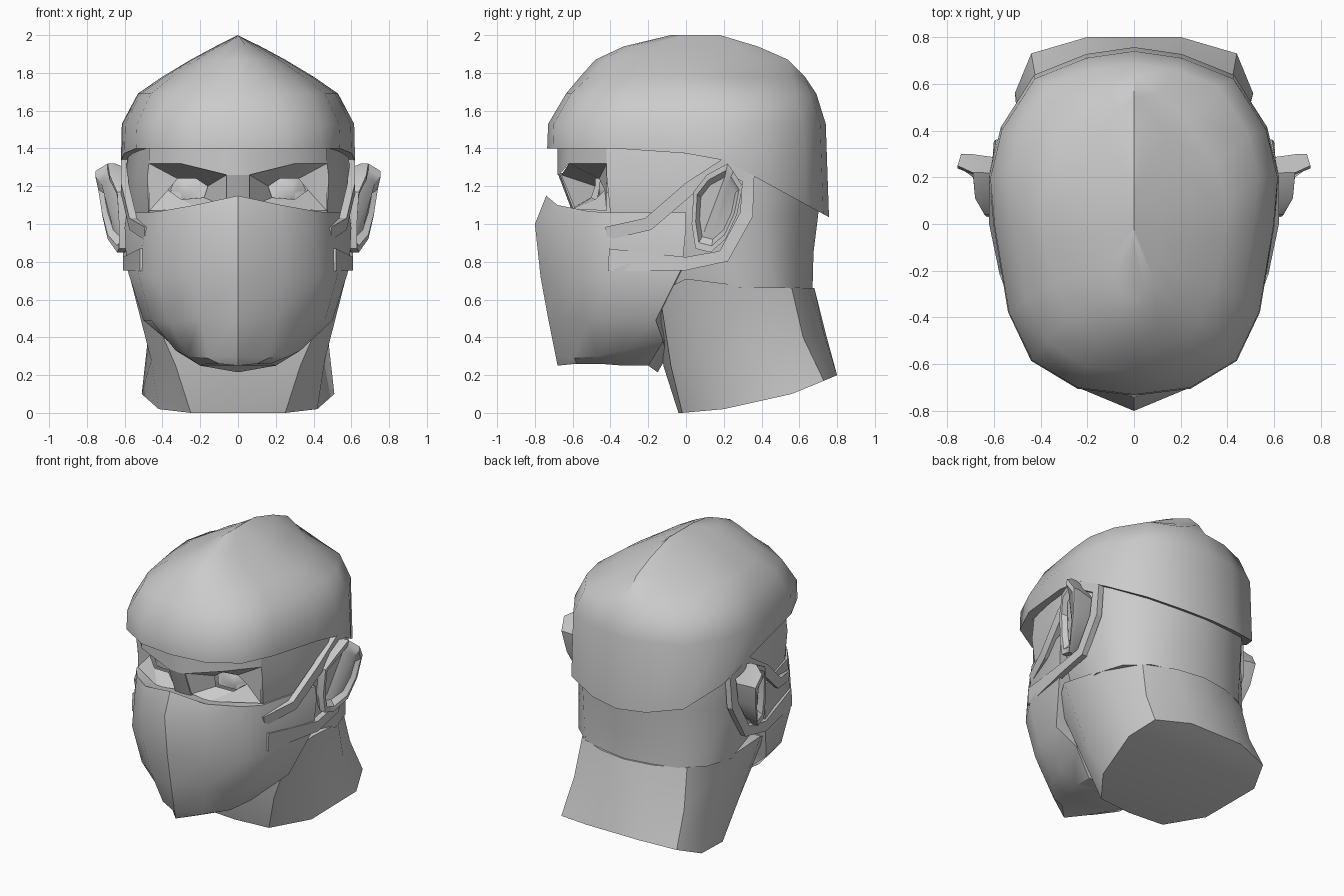
import bpy, bmesh
from mathutils import Vector

cube = bpy.data.objects.get("Cube")
if cube:
    bpy.data.objects.remove(cube)

grey = bpy.data.materials.new("plain_grey")
grey.use_nodes = True
colour = (0.6, 0.6, 0.6, 1)
grey.diffuse_color = colour
grey.node_tree.nodes["Principled BSDF"].inputs["Base Color"].default_value = colour


def mirrored(half):
    """Close a half ring, running from front centre to back centre, across x."""
    return half + [(-x, y, z) for x, y, z in reversed(half) if x > 0]


def flip(rows, side):
    return [[(x * side, y, z) for x, y, z in row] for row in rows]


def loft(name, rows, start_cap=True, end_cap=True, angle=0.6):
    """Skin a stack of closed rings; caps are strips that zip a ring shut."""
    bm = bmesh.new()
    rings = [[bm.verts.new(p) for p in row] for row in rows]
    n = len(rings[0])
    for a, b in zip(rings, rings[1:]):
        for i in range(n):
            j = (i + 1) % n
            bm.faces.new((a[i], a[j], b[j], b[i]))
    for ring, wanted in ((rings[0], start_cap), (rings[-1], end_cap)):
        for i in range(n // 2 if wanted else 0):
            quad = [ring[i], ring[i + 1], ring[n - i - 1], ring[(n - i) % n]]
            quad = list(dict.fromkeys(quad))
            if len(quad) > 2:
                bm.faces.new(quad)
    bmesh.ops.remove_doubles(bm, verts=bm.verts, dist=.003)
    bmesh.ops.recalc_face_normals(bm, faces=bm.faces)
    mesh = bpy.data.meshes.new(name)
    bm.to_mesh(mesh)
    bm.free()
    mesh.materials.append(grey)
    obj = bpy.data.objects.new(name, mesh)
    bpy.context.collection.objects.link(obj)
    bpy.ops.object.select_all(action='DESELECT')
    obj.select_set(True)
    bpy.context.view_layer.objects.active = obj
    bpy.ops.object.shade_smooth_by_angle(angle=angle)
    return obj


def outline(template, width, front, back, height):
    """Place a unit half outline; height is a function of y."""
    half = []
    for u, t in template:
        y = front + (back - front) * t
        half.append((u * width, y, height(y)))
    return mirrored(half)


# Cap: a domed shell narrowing to a ridge, with a rim that drops at the back
def rim_height(y):
    if y < 0.18:
        return 1.4 - 0.05 * max(0, y + 0.2) / 0.38
    return 1.35 - 0.31 * (y - 0.18) / 0.57


cap_shape = [(0, 0), (.39, .02), (.71, .1), (.87, .24), (.97, .49), (1, .63),
             (.92, .77), (.69, .92), (.33, .98), (0, 1)]
peak_shape = [(0, 0), (.39, .04), (.71, .13), (.87, .25), (.97, .42), (1, .54),
              (.87, .68), (.58, .84), (.27, .94), (0, 1)]
cap_rows = [outline(cap_shape, .57, -.66, .69, rim_height),
            outline(cap_shape, .62, -.735, .757, rim_height)]
for z, width, front, back in [(1.53, .615, -.73, .74), (1.69, .53, -.635, .69),
                              (1.78, .4, -.56, .63), (1.87, .25, -.48, .54),
                              (1.94, .12, -.33, .38), (2.0, .001, -.08, .18)]:
    shape = cap_shape if z < 1.75 else peak_shape
    cap_rows.append(outline(shape, width, front, back, lambda y, z=z: z))
loft("cap", cap_rows, angle=.75)

# Skull: flat-fronted core between the cap and the neck
skull_shape = [(0, 0), (.8, 0), (.9, .2), (1, .5), (.89, .74), (.64, .9), (.33, .96), (0, 1)]
skull_rows = []
for z, width, front, back in [(.66, .55, -.1, .67), (.85, .58, -.25, .675),
                              (1.05, .59, -.4, .7), (1.25, .6, -.42, .71), (1.45, .57, -.42, .68)]:
    skull_rows.append(outline(skull_shape, width, front, back, lambda y, z=z: z))
loft("skull", skull_rows)

# Mask: pointed front, tapering down to the chin
mask_rows = [
    [(0, -.68, .25), (.1, -.58, .26), (.17, -.46, .26), (.2, -.33, .25), (.2, -.2, .25), (0, -.15, .215)],
    [(0, -.69, .3), (.16, -.59, .29), (.27, -.47, .3), (.33, -.33, .33), (.37, -.12, .38), (0, -.1, .3)],
    [(0, -.73, .5), (.2, -.66, .5), (.37, -.52, .48), (.46, -.38, .49), (.5, -.16, .49), (0, -.1, .5)],
    [(0, -.77, .72), (.24, -.69, .72), (.43, -.54, .72), (.53, -.38, .74), (.59, -.02, .77), (0, 0, .75)],
    [(0, -.8, 1), (.24, -.7, .99), (.4, -.55, .98), (.49, -.42, .97), (.6, 0, .98), (0, 0, 1)],
    [(0, -.74, 1.15), (.23, -.68, 1.1), (.4, -.53, 1.07), (.48, -.42, 1.06), (.59, 0, 1.06), (0, 0, 1.06)]]
loft("mask", [mirrored(row) for row in mask_rows], angle=.55)

# Neck: leaning back, with shoulder muscles flaring behind and a slanted cut
neck_rows = [
    [(0, -.04, 0), (.25, -.02, 0), (.42, .2, .02), (.51, .56, .1), (.44, .73, .17), (.2, .8, .2), (0, .8, .2)],
    [(0, -.12, .25), (.33, -.08, .25), (.46, .08, .28), (.48, .46, .37), (.42, .62, .4), (.2, .73, .42), (0, .74, .42)],
    [(0, -.14, .62), (.5, -.14, .64), (.57, 0, .71), (.54, .32, .67), (.4, .56, .66), (.2, .65, .66), (0, .68, .66)]]
loft("neck", [mirrored(row) for row in neck_rows], angle=.6)

# Brow: band above the sockets, tucked under the cap
brow = [(0, -.68, 1.26), (.06, -.67, 1.26), (.3, -.62, 1.32), (.47, -.42, 1.32), (0, -.4, 1.32)]
brow_top = [(x, y, 1.43) for x, y, z in brow]
loft("brow", [mirrored(brow), mirrored(brow_top)], angle=1.1)

# Nose bridge: strip between the sockets, sloping back below the brow
bridge = [[(0, y, z), (.06, y + .01, z), (.06, -.4, z), (0, -.4, z)]
          for y, z in ((-.6, 1.06), (-.68, 1.27))]
loft("nose_bridge", [mirrored(row) for row in bridge])

socket_edge = [(.06, -.66, 1.26), (.3, -.62, 1.32), (.47, -.42, 1.32),
               (.47, -.42, 1.07), (.2, -.6, 1.08), (.06, -.59, 1.09)]
eye_edge = [(.16, -.48, 1.2), (.22, -.48, 1.24), (.32, -.46, 1.24),
            (.37, -.43, 1.18), (.3, -.48, 1.13), (.18, -.5, 1.14)]
ear_rim = [(.64, .04, 1.17), (.68, .11, 1.26), (.69, .22, 1.32), (.755, .25, 1.28), (.74, .3, 1.2),
           (.72, .27, 1.05), (.69, .21, .92), (.64, .13, .85), (.63, .05, .87), (.63, .03, 1)]
strap_path = [(.475, -.42, .95), (.555, -.2, 1), (.6, .02, 1.19), (.6, .2, 1.31), (.57, .33, 1.24),
              (.58, .32, 1.05), (.59, .2, .83), (.59, 0, .79), (.5, -.41, .81)]


def scaled(ring, factor, shift):
    """Shrink a ring in y and z about the ear's middle and move it in x."""
    return [(x + shift, .17 + (y - .17) * factor, 1.08 + (z - 1.08) * factor) for x, y, z in ring]


def strap_sections(path, half_width, thick):
    """Rectangular sections of a flat band that widens at its last point."""
    points = [Vector(p) for p in path]
    rows = []
    for i, p in enumerate(points):
        before, after = points[max(i - 1, 0)], points[min(i + 1, len(points) - 1)]
        along = (after - before).normalized()
        width = half_width * (1.7 if after == p else 1)
        across = along.cross(Vector((1, 0, 0))).normalized() * width
        out = Vector((thick, 0, 0))
        rows.append([tuple(q) for q in (p - across - out, p + across - out,
                                        p + across + out, p - across + out)])
    return rows


for side, word in ((1, "left"), (-1, "right")):
    # Eye socket: a funnel down to an almond opening, with the eyeball behind
    funnel = loft(word + "_eye_socket", flip([socket_edge, eye_edge], side), False, False, .4)
    facing = sum(p.normal.y * p.area for p in funnel.data.polygons)
    if facing > 0:
        funnel.data.flip_normals()
    eye_back = [(x, y + .03, z) for x, y, z in eye_edge]
    eye_front = [(.26 + (x - .26) * .5, -.46, 1.185 + (z - 1.185) * .5) for x, y, z in eye_edge]
    loft(word + "_eye", flip([eye_back, eye_front], side), angle=.9)

    # Ear: thick flared rim around a shallow bowl
    base = [(.56, y, z) for x, y, z in scaled(ear_rim, .85, 0)]
    ear = [base, scaled(ear_rim, 1, -.04), ear_rim, scaled(ear_rim, .85, 0), scaled(ear_rim, .7, -.03)]
    loft(word + "_ear", flip(ear, side), angle=.5)

    # Strap: loops from the mask over and behind the ear
    loft(word + "_strap", flip(strap_sections(strap_path, .035, .02), side), angle=.4)
